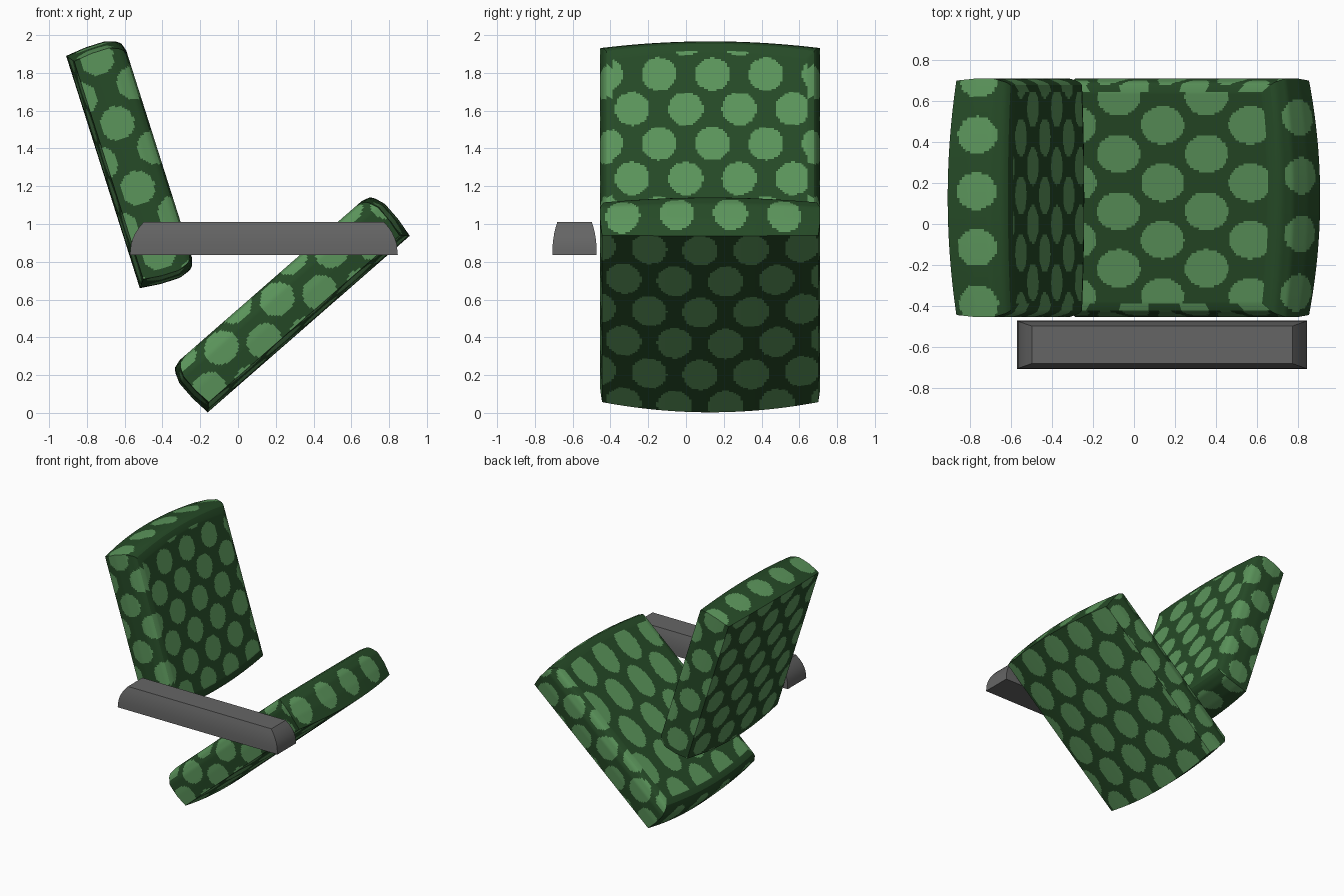
import bpy, bmesh, math
from mathutils import Vector

if "Cube" in bpy.data.objects:
    bpy.data.objects.remove(bpy.data.objects["Cube"])


def material(name, rgb):
    m = bpy.data.materials.new(name)
    m.diffuse_color = (*rgb, 1)
    m.use_nodes = True
    m.node_tree.nodes["Principled BSDF"].inputs["Base Color"].default_value = m.diffuse_color
    return m


dark_green = material("dark green fabric", (0.019, 0.069, 0.020))
light_green = material("light green dots", (0.105, 0.300, 0.105))
grey = material("grey armrest", (0.13, 0.13, 0.13))


def interp(points, h):
    for (h0, v0), (h1, v1) in zip(points, points[1:]):
        if h <= h1:
            return v0 + (v1 - v0) * (h - h0) / (h1 - h0)
    return points[-1][1]


def in_dot(p, q, p0, dp, q0, dq, rp, rq):
    """True inside a dot of a staggered pattern: rows along p, dots along q."""
    row = round((p - p0) / dp)
    for k in (row - 1, row, row + 1):
        start = q0 + (k % 2) * dq / 2
        cq = start + round((q - start) / dq) * dq
        if ((p - p0 - k * dp) / rp) ** 2 + ((q - cq) / rq) ** 2 < 1:
            return True
    return False


def pad(name, corner, angle, flip, length, width, thick, y_mid, profile,
        side_scale, belly, bulge, cell, mats, dots=None):
    """Pad with a flat top, a wide base and rounded, slightly bulging ends.
    corner = (x, z) where the base starts, angle = direction of its length."""
    u = Vector((math.cos(angle), 0, math.sin(angle)))
    n = Vector((-u.z, 0, u.x)) * flip
    origin = Vector((corner[0], y_mid, corner[1]))
    half = length / 2 - bulge
    nu, nv, nh = (max(4, round(d / cell)) for d in (length, width, thick))

    def place(a, s, h):
        inset = interp(profile, h)
        along = length / 2 + a * (half - inset + bulge * (1 - s * s))
        across = s * (width / 2 - inset * side_scale)
        up = h * thick + belly * s * s * (1 - h)
        return along, across, up

    bm = bmesh.new()
    sides = {
        "base": (nu, nv, lambda i, j: (2 * i - 1, 2 * j - 1, 0)),
        "top": (nu, nv, lambda i, j: (2 * i - 1, 2 * j - 1, 1)),
        "start": (nv, nh, lambda i, j: (-1, 2 * i - 1, j)),
        "end": (nv, nh, lambda i, j: (1, 2 * i - 1, j)),
        "front": (nu, nh, lambda i, j: (2 * i - 1, -1, j)),
        "rear": (nu, nh, lambda i, j: (2 * i - 1, 1, j)),
    }
    for side, (ni, nj, to_box) in sides.items():
        grid = []
        for i in range(ni + 1):
            column = []
            for j in range(nj + 1):
                al, ac, up = place(*to_box(i / ni, j / nj))
                column.append(bm.verts.new(origin + u * al + Vector((0, ac, 0)) + n * up))
            grid.append(column)
        for i in range(ni):
            for j in range(nj):
                f = bm.faces.new((grid[i][j], grid[i + 1][j], grid[i + 1][j + 1], grid[i][j + 1]))
                if dots:
                    al, ac, up = place(*to_box((i + .5) / ni, (j + .5) / nj))
                    y = ac + y_mid
                    if side in ("base", "top"):
                        hit = in_dot(al, y, *dots[side])
                    elif side in ("start", "end"):
                        hit = in_dot(up, y, *dots["ends"])
                    else:
                        hit = in_dot(al, up, *dots["sides"])
                    f.material_index = int(hit)
    bmesh.ops.remove_doubles(bm, verts=bm.verts, dist=1e-4)
    bmesh.ops.recalc_face_normals(bm, faces=bm.faces)
    mesh = bpy.data.meshes.new(name)
    bm.to_mesh(mesh)
    bm.free()
    for m in mats:
        mesh.materials.append(m)
    ob = bpy.data.objects.new(name, mesh)
    bpy.context.collection.objects.link(ob)
    bpy.ops.object.select_all(action='DESELECT')
    ob.select_set(True)
    bpy.context.view_layer.objects.active = ob
    bpy.ops.object.shade_smooth_by_angle(angle=math.radians(25))
    return ob


cushion = [(0, 0), (.35, -.012), (.7, -.012), (.9, .01), (.96, .028), (1, .07)]
fabric = [dark_green, light_green]

# seat cushion, tilted up towards +x
pad("seat_cushion", (-0.16, 0.003), math.atan2(0.935, 1.07), 1, 1.42, 1.145, 0.306,
    0.128, cushion, 0.8, 0.037, 0.04, 0.0125, fabric,
    {"top": (.38, .285, .063, .28, .14, .093),
     "base": (1.05, .25, -.33, .27, .12, .093),
     "ends": (.15, .27, -.05, .285, .11, .09),
     "sides": (.28, .195, .21, .24, .095, .085)})

# back cushion, leaning towards -x with its flat top facing +x
pad("back_cushion", (-0.52, 0.66), math.atan2(1.23, -0.39), -1, 1.29, 1.145, 0.312,
    0.128, cushion, 0.8, 0.032, 0.04, 0.0125, fabric,
    {"top": (1.09, .193, .14, .283, .092, .092),
     "base": (1.09, .193, .14, .283, .092, .092),
     "ends": (.15, .27, .16, .275, .1, .092),
     "sides": (.508, .18, .15, .3, .09, .09)})

# single armrest on the front side
pad("armrest", (-0.572, 0.835), 0, 1, 1.418, 0.235, 0.176, -0.59,
    [(0, 0), (.35, .006), (.6, .021), (.8, .043), (1, .073)],
    0.36, 0, 0, 0.03, [grey])
